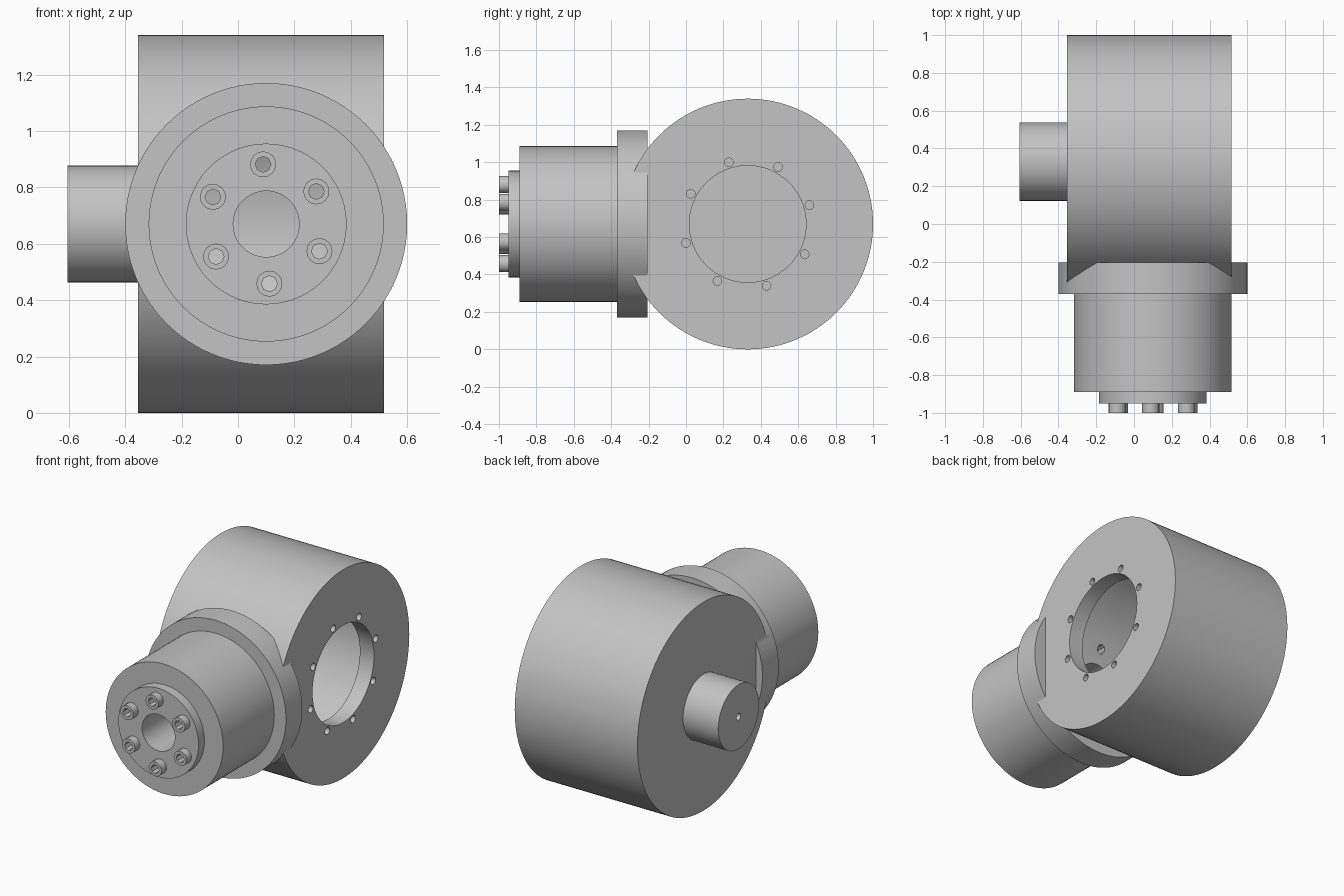
import bpy
import math
from mathutils import Vector

cube = bpy.data.objects.get("Cube")
if cube:
    bpy.data.objects.remove(cube, do_unlink=True)

# Single flat grey
grey = bpy.data.materials.new("machined_grey")
grey.use_nodes = True
colour = (0.55, 0.55, 0.55, 1)
grey.diffuse_color = colour
grey.node_tree.nodes["Principled BSDF"].inputs["Base Color"].default_value = colour

DRUM_Y, AXIS_X, AXIS_Z = 0.33, 0.10, 0.67


def rod(name, axis, radius, start, end, across, z=AXIS_Z, sides=96):
    """Cylinder along x or y, from start to end; across is the other coordinate."""
    mid = (start + end) / 2
    if axis == "x":
        place, turn = (mid, across, z), (0, math.pi / 2, 0)
    else:
        place, turn = (across, mid, z), (math.pi / 2, 0, 0)
    bpy.ops.mesh.primitive_cylinder_add(vertices=sides, radius=radius, depth=end - start,
                                        location=place, rotation=turn)
    ob = bpy.context.object
    ob.name = name
    ob.data.materials.append(grey)
    bpy.ops.object.transform_apply(location=True, rotation=True, scale=True)
    return ob


def combine(target, tool, operation):
    """Apply a boolean and discard the tool."""
    mod = target.modifiers.new("combine", "BOOLEAN")
    mod.operation, mod.solver, mod.object = operation, "EXACT", tool
    bpy.ops.object.select_all(action="DESELECT")
    bpy.context.view_layer.objects.active = target
    target.select_set(True)
    bpy.ops.object.modifier_apply(modifier=mod.name)
    bpy.data.objects.remove(tool, do_unlink=True)


def smooth(ob):
    bpy.ops.object.select_all(action="DESELECT")
    bpy.context.view_layer.objects.active = ob
    ob.select_set(True)
    bpy.ops.object.shade_smooth_by_angle(angle=math.radians(30))


def ring(count, radius, offset):
    for i in range(count):
        a = math.radians(offset) + i * math.tau / count
        yield radius * math.cos(a), radius * math.sin(a)


# Drum housing with flange, barrel, end plate and side shaft
housing = rod("housing", "x", 0.67, -0.355, 0.517, DRUM_Y, sides=128)
for part in (rod("flange", "y", 0.5, -0.37, -0.205, AXIS_X),
             rod("barrel", "y", 0.417, -0.89, -0.3, AXIS_X),
             rod("end_plate", "y", 0.285, -0.95, -0.8, AXIS_X),
             rod("side_shaft", "x", 0.207, -0.605, -0.3, DRUM_Y)):
    combine(housing, part, "UNION")

# Hollow interior, side opening, through bore and shaft centre hole
for cutter in (rod("cavity", "x", 0.57, -0.255, 0.417, DRUM_Y, sides=128),
               rod("opening", "x", 0.312, 0.3, 0.6, DRUM_Y),
               rod("bore", "y", 0.117, -1.1, 0.1, AXIS_X),
               rod("shaft_hole", "x", 0.022, -0.7, -0.5, DRUM_Y, sides=16)):
    combine(housing, cutter, "DIFFERENCE")

# Screw holes around the side opening
for dy, dz in ring(8, 0.345, 17):
    hole = rod("screw_hole", "x", 0.023, 0.35, 0.6, DRUM_Y + dy, AXIS_Z + dz, 16)
    combine(housing, hole, "DIFFERENCE")

# Hollow bolts on the end plate, with their holes running into the cavity
for i, (dx, dz) in enumerate(ring(6, 0.212, 33)):
    x, z = AXIS_X + dx, AXIS_Z + dz
    hole = rod("bolt_hole", "y", 0.028, -1.1, 0.05, x, z, 8)
    combine(housing, hole, "DIFFERENCE")
    bolt = rod(f"bolt_{i + 1}", "y", 0.046, -1.0, -0.95, x, z, 16)
    socket = rod("socket", "y", 0.028, -1.1, -0.9, x, z, 8)
    combine(bolt, socket, "DIFFERENCE")
    smooth(bolt)

smooth(housing)
